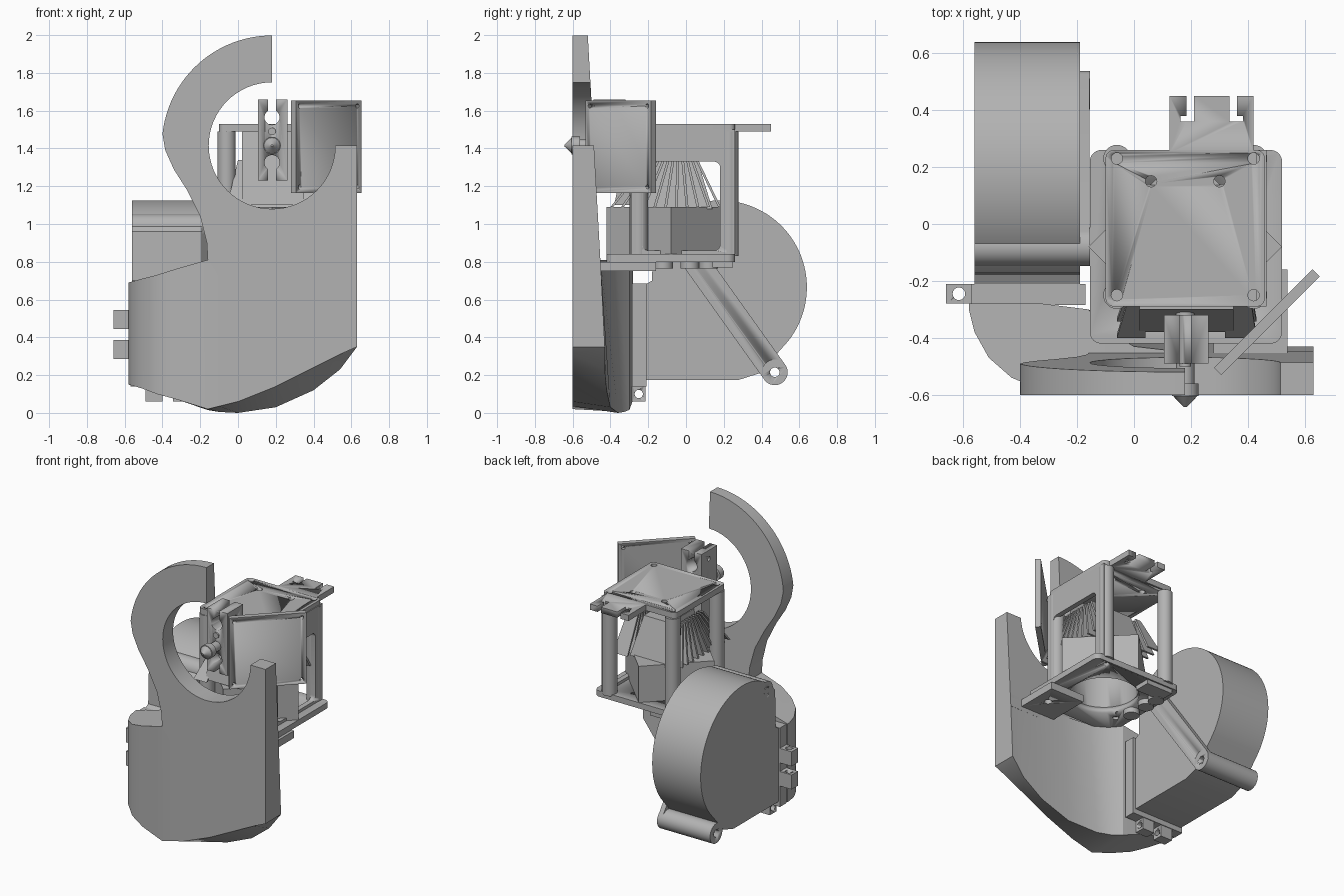
import bpy, bmesh
from math import sin, cos, pi, radians
from mathutils import Vector, Matrix

default = bpy.data.objects.get("Cube")
if default:
    bpy.data.objects.remove(default, do_unlink=True)

grey = bpy.data.materials.new("plain_grey")
grey.use_nodes = True
grey.diffuse_color = (0.45, 0.45, 0.45, 1)
grey.node_tree.nodes["Principled BSDF"].inputs["Base Color"].default_value = grey.diffuse_color


def finish(name, bm, smooth=True):
    """Turn a bmesh into a named, shaded object."""
    bmesh.ops.recalc_face_normals(bm, faces=bm.faces)
    mesh = bpy.data.meshes.new(name)
    bm.to_mesh(mesh)
    bm.free()
    mesh.materials.append(grey)
    obj = bpy.data.objects.new(name, mesh)
    bpy.context.collection.objects.link(obj)
    if smooth:
        bpy.ops.object.select_all(action="DESELECT")
        obj.select_set(True)
        bpy.context.view_layer.objects.active = obj
        bpy.ops.object.shade_smooth_by_angle(angle=radians(30))
    return obj


def prism(name, points, axis, start, end):
    """Extrude a 2D outline along one axis; the outline keeps the other two axes in order."""
    bm = bmesh.new()

    def place(p, depth):
        co = list(p)
        co.insert("xyz".index(axis), depth)
        return bm.verts.new(co)

    low = [place(p, start) for p in points]
    high = [place(p, end) for p in points]
    bm.faces.new(low)
    bm.faces.new(high)
    for i in range(len(low)):
        j = (i + 1) % len(low)
        bm.faces.new((low[i], low[j], high[j], high[i]))
    return finish(name, bm)


def box(name, x, y, z):
    return prism(name, rect(x, y), "z", *z)


def rect(a, b):
    return [(a[0], b[0]), (a[1], b[0]), (a[1], b[1]), (a[0], b[1])]


def arc(center, r, start, end, steps=24):
    angles = [radians(start + (end - start) * i / steps) for i in range(steps + 1)]
    return [(center[0] + r * cos(a), center[1] + r * sin(a)) for a in angles]


def rounded(a, b, r):
    pts = []
    for i, (u, v) in enumerate([(a[1] - r, b[1] - r), (a[0] + r, b[1] - r),
                                (a[0] + r, b[0] + r), (a[1] - r, b[0] + r)]):
        pts += arc((u, v), r, i * 90, i * 90 + 90, 6)
    return pts


def rod(name, center, r, axis, start, end, steps=28):
    return prism(name, arc(center, r, 0, 360, steps)[:-1], axis, start, end)


def frustum(name, low, high, z0, z1):
    """Box tapering between two (x range, y range) rectangles."""
    bm = bmesh.new()
    for ranges, z in ((low, z0), (high, z1)):
        for x, y in rect(*ranges):
            bm.verts.new((x, y, z))
    bmesh.ops.convex_hull(bm, input=bm.verts)
    return finish(name, bm)


def cut(obj, cutters):
    """Subtract the cutters, then discard them."""
    for c in cutters:
        mod = obj.modifiers.new("cut", "BOOLEAN")
        mod.operation, mod.solver, mod.object = "DIFFERENCE", "EXACT", c
    graph = bpy.context.evaluated_depsgraph_get()
    graph.update()
    mesh = bpy.data.meshes.new_from_object(obj.evaluated_get(graph))
    obj.modifiers.clear()
    obj.data = mesh
    for c in cutters:
        bpy.data.objects.remove(c, do_unlink=True)
    return obj


# Shroud: hooked face plate, thinner toward the top
ring = (0.18, 1.415)
outline = [(-0.1, 0.72), (-0.16, 0.81), (-0.165, 0.9), (-0.2, 1.04), (-0.27, 1.18), (-0.34, 1.29), (-0.385, 1.39)]
outline += arc(ring, 0.583, 174, 90) + arc(ring, 0.335, 90, 360, 48) + [(0.63, 1.415), (0.63, 0.72)]
plate = prism("shroud_hook", outline, "y", -0.6, -0.5)
for v in plate.data.vertices:
    if v.co.y > -0.55:
        v.co.y = -0.52 + (2 - v.co.z) * 0.056

# Shroud: lower duct, lofted across x
# rows: x, front y, back y at top, back y at base, base z front, base z back, top z
rows = [(-0.58, -0.3, -0.28, -0.28, 0.15, 0.15, 0.69), (-0.56, -0.38, -0.28, -0.28, 0.145, 0.145, 0.695),
        (-0.51, -0.47, -0.28, -0.28, 0.13, 0.13, 0.71), (-0.43, -0.54, -0.28, -0.28, 0.1, 0.1, 0.73),
        (-0.32, -0.585, -0.28, -0.28, 0.07, 0.07, 0.765), (-0.16, -0.6, -0.3, -0.3, 0.02, 0.015, 0.81),
        (-0.1, -0.6, -0.37, -0.33, 0.035, 0.005, 0.81), (0, -0.6, -0.43, -0.36, 0.06, 0, 0.81),
        (0.2, -0.6, -0.453, -0.4, 0.14, 0.03, 0.81), (0.4, -0.6, -0.453, -0.42, 0.24, 0.12, 0.81),
        (0.54, -0.6, -0.453, -0.43, 0.31, 0.23, 0.81), (0.63, -0.6, -0.453, -0.43, 0.35, 0.35, 0.81)]
bm = bmesh.new()
loops = []
for x, front, back_top, back_base, base_f, base_b, top in rows:
    corners = [(front, base_f), (back_base, base_b), (back_top, top), (front, top)]
    loops.append([bm.verts.new((x, y, z)) for y, z in corners])
for a, b in zip(loops, loops[1:]):
    for i in range(4):
        j = (i + 1) % 4
        bm.faces.new((a[i], a[j], b[j], b[i]))
bm.faces.new(loops[0])
bm.faces.new(loops[-1])
finish("shroud_duct", bm)

# Duct flange with bolt tabs
box("duct_flange", (-0.57, -0.17), (-0.285, -0.21), (0.14, 0.685))
for z in (0.335, 0.495):
    tab = box("side_tab", (-0.66, -0.56), (-0.28, -0.21), (z - 0.05, z + 0.05))
    cut(tab, [rod("hole", (-0.615, -0.245), 0.022, "z", 0.2, 0.6)])
for x in (-0.445, -0.3):
    tab = box("base_tab", (x - 0.045, x + 0.045), (-0.285, -0.215), (0.06, 0.15))
    cut(tab, [rod("hole", (-0.25, 0.1), 0.022, "x", -0.6, 0)])

# Blower: volute housing, two ears and the bar joining them
volute = [(-0.215, 0.68), (-0.215, 0.175), (0.28, 0.175), (0.39, 0.21)]
volute += arc((0.18, 0.665), 0.46, -38, 140, 48) + [(-0.18, 0.7)]
prism("blower_housing", volute, "x", -0.56, -0.19)
ears = [Vector((0.47, 0.215)), Vector((-0.08, 0.985))]
for y, z in ears:
    ear = rod("blower_ear", (y, z), 0.068, "x", -0.56, -0.155)
    cut(ear, [rod("hole", (y, z), 0.025, "x", -0.7, 0)])
heading = 180 - 54.5
bar = prism("blower_bar", arc(ears[0], 0.068, heading + 90, heading + 270)
            + arc(ears[1], 0.068, heading - 90, heading + 90), "x", -0.19, -0.157)
cut(bar, [rod("hole", e, 0.025, "x", -0.3, 0) for e in ears])

# Carriage: slotted top plate on four columns
posts = [(x, y) for x in (-0.06, 0.42) for y in (-0.25, 0.23)]
top_outline = rounded((-0.1, 0.46), (-0.29, 0.26), 0.03)
top = prism("top_plate", top_outline, "z", 1.49, 1.53)
tongue = box("top_tongue", (0.125, 0.42), (0.25, 0.45), (1.49, 1.53))
slots = []
for x, side in ((0.198, -1), (0.348, 1)):
    slots.append(box("slot", (x - 0.013, x + 0.013), (0.36, 0.5), (1.4, 1.6)))
    slots.append(box("slot", sorted((x, x + side * 0.035)), (0.36, 0.38), (1.4, 1.6)))
cut(tongue, slots)
holes = posts + [(0.06, 0.15), (0.3, 0.15)]
cut(top, [rod("hole", p, 0.02, "z", 1.4, 1.6, 16) for p in holes])
for p in posts:
    rod("column", p, 0.048, "z", 0.83, 1.49)

# Lower plate and diamond block with a round bore
center = (0.18, -0.08)
base = prism("lower_plate", rounded((-0.155, 0.52), (-0.42, 0.26), 0.04), "z", 0.8, 0.84)
cut(base, [rod("bore", center, 0.22, "z", 0.7, 0.9, 48)]
    + [rod("hole", p, 0.02, "z", 0.7, 0.82, 16) for p in posts])
block = prism("diamond_block", arc(center, 0.34, 0, 360, 4)[:-1], "z", 0.84, 1.09)
cut(block, [rod("bore", center, 0.22, "z", 0.7, 1.06, 48)])
mount = box("under_bracket", (0.28, 0.54), (-0.46, -0.16), (0.75, 0.8))
cut(mount, [rod("hole", (0.45, -0.3), 0.025, "z", 0.7, 0.9)])
box("under_strip", (-0.1, 0.1), (0.14, 0.25), (0.77, 0.8))
for y in (-0.12, 0.02, 0.12):
    rod("under_boss", (-0.08, y), 0.05, "z", 0.765, 0.8)

# Tapered core with radiating fins on both sides
frustum("tapered_core", ((0.03, 0.33), (-0.3, 0.14)), ((0.08, 0.28), (-0.2, 0.06)), 1.08, 1.34)
frustum("front_core", ((0.02, 0.35), (-0.38, -0.2)), ((0.02, 0.35), (-0.3, -0.2)), 1.1, 1.49)
for i in range(11):
    t = i / 10
    low, high = -0.4 + 0.57 * t, -0.2 + 0.25 * t
    for a, b, c in ((-0.06, 0.04, 0), (0.32, 0.43, 0.4)):
        frustum("fin", ((a, b), (low, low + 0.014)), ((a, c) if c > a + 0.07 else (c, b), (high, high + 0.014)), 1.09, 1.34)

# Side plate with a rounded window
side = box("side_plate", (0.43, 0.465), (-0.29, 0.26), (0.84, 1.5))
cut(side, [prism("window", rounded((-0.23, 0.18), (0.86, 1.33), 0.03), "x", 0.3, 0.6)])

# Front clip with two keyhole slots, and the nozzle through it
clip = box("front_clip", (0.105, 0.262), (-0.49, -0.32), (1.23, 1.66))
keys = [rod("hole", (0.18, z), 0.04, "y", -0.6, -0.2) for z in (1.565, 1.325)]
keys += [box("slot", (0.16, 0.2), (-0.6, -0.2), z) for z in ((1.56, 1.7), (1.2, 1.33))]
keys += [rod("hole", (-0.4, z), 0.015, "x", 0, 0.4, 12) for z in (1.3, 1.6)]
cut(clip, keys)
rod("clip_screw", (0.18, 1.49), 0.02, "y", -0.5, -0.48)
rod("nozzle_shaft", (0.18, 1.415), 0.032, "y", -0.57, -0.28)
rod("nozzle_collar", (0.18, 1.415), 0.047, "y", -0.605, -0.56)
bm = bmesh.new()
turn = Matrix.Translation((0.18, -0.622, 1.415)) @ Matrix.Rotation(pi / 2, 4, "X")
bmesh.ops.create_cone(bm, cap_ends=True, segments=24, radius1=0.045, radius2=0.006, depth=0.04, matrix=turn)
finish("nozzle_tip", bm)

# Square board turned to face the front corner
board = prism("angled_board", rect((-0.245, 0.245), (1.165, 1.655)), "y", -0.018, 0.018)
cut(board, [rod("hole", (x, z), 0.012, "y", -0.1, 0.1, 12) for x in (-0.215, 0.215) for z in (1.195, 1.625)])
board.matrix_world = Matrix.Translation((0.467, -0.345, 0)) @ Matrix.Rotation(pi / 4, 4, "Z")
